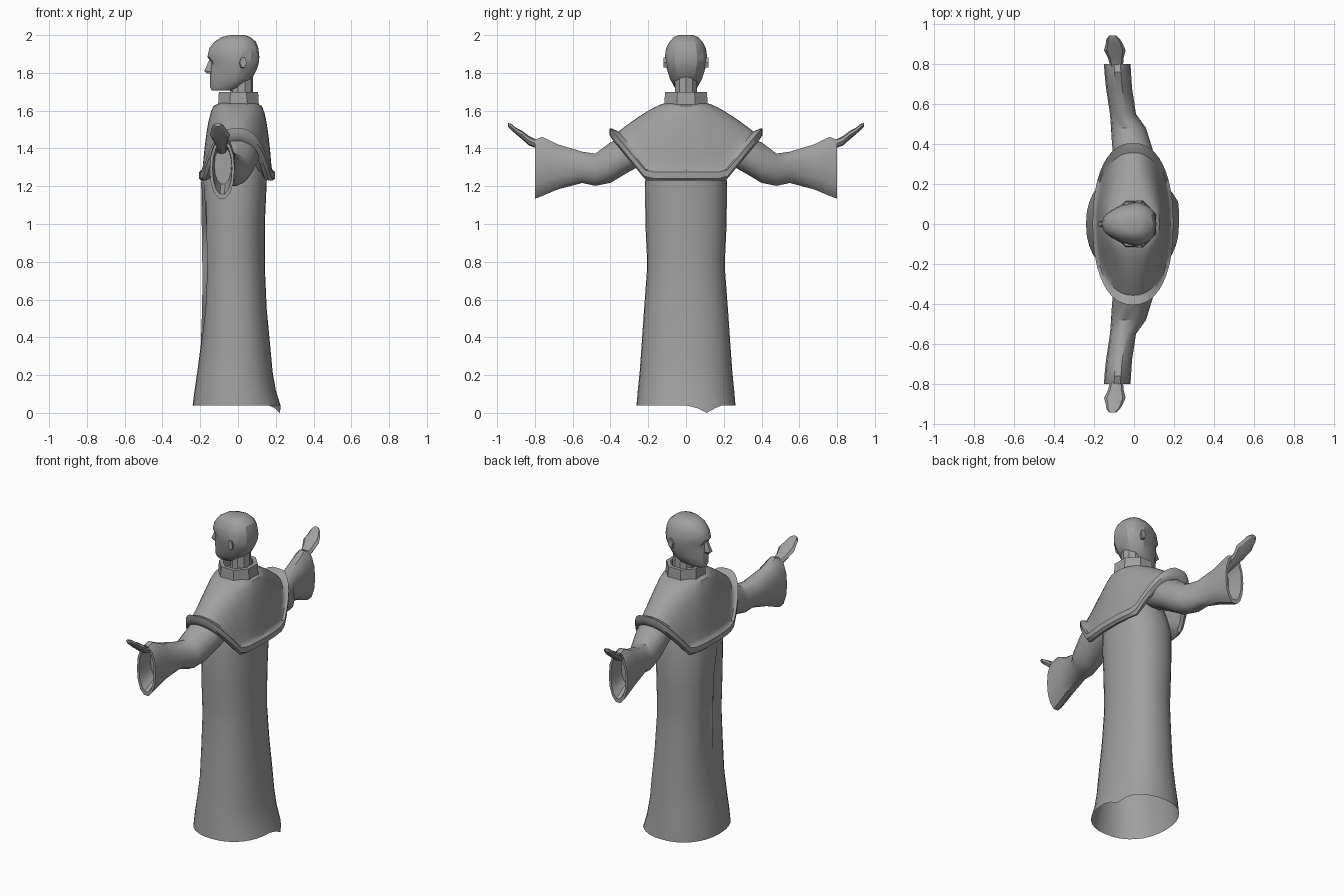
import bpy, bmesh, math
from mathutils import Vector

stone = bpy.data.materials.new("grey_stone")
stone.diffuse_color = (0.35, 0.35, 0.35, 1)


def loft(name, rings, cap_start=True, cap_end=True, angle=35):
    """Skin a list of equal-length point rings into one object."""
    bm = bmesh.new()
    vr = [[bm.verts.new(p) for p in r] for r in rings]
    n = len(vr[0])
    for a, b in zip(vr, vr[1:]):
        for i in range(n):
            j = (i + 1) % n
            bm.faces.new((a[i], a[j], b[j], b[i]))
    if cap_start:
        bm.faces.new(vr[0][::-1])
    if cap_end:
        bm.faces.new(vr[-1])
    bmesh.ops.recalc_face_normals(bm, faces=bm.faces)
    me = bpy.data.meshes.new(name)
    bm.to_mesh(me)
    bm.free()
    me.materials.append(stone)
    ob = bpy.data.objects.new(name, me)
    bpy.context.collection.objects.link(ob)
    bpy.ops.object.select_all(action='DESELECT')
    ob.select_set(True)
    bpy.context.view_layer.objects.active = ob
    bpy.ops.object.shade_smooth_by_angle(angle=math.radians(angle))
    return ob


def oval(n, power=1.0, phase=0.0):
    """Unit (super)ellipse points with their angles."""
    out = []
    for i in range(n):
        t = 2 * math.pi * (i + phase) / n
        c, s = math.cos(t), math.sin(t)
        out.append((math.copysign(abs(c) ** power, c), math.copysign(abs(s) ** power, s)))
    return out


def flat_ring(n, z, x0, x1, hy, power=1.0, phase=0.0):
    cx, hx = (x0 + x1) / 2, (x1 - x0) / 2
    return [Vector((cx + hx * c, hy * s, z)) for c, s in oval(n, power, phase)]


# Robe: long open skirt with a front fold and a dipping back hem
profile = [(0.04, -0.24, 0.225, 0.262), (0.12, -0.23, 0.20, 0.255), (0.22, -0.215, 0.183, 0.245),
           (0.36, -0.197, 0.17, 0.235), (0.55, -0.19, 0.152, 0.222), (0.75, -0.188, 0.143, 0.207),
           (0.83, -0.19, 0.142, 0.207), (1.0, -0.192, 0.142, 0.215), (1.22, -0.195, 0.152, 0.217),
           (1.32, -0.175, 0.155, 0.20), (1.48, -0.12, 0.12, 0.16)]
rings = []
for z, x0, x1, hy in profile:
    r = flat_ring(32, z, x0, x1, hy, 0.9)
    fold = max(0.0, 1 - abs(z - 0.83) / 0.42)
    r[17].x += 0.045 * fold
    r[18].x += 0.02 * fold
    r[15].x += 0.02 * fold
    rings.append(r)
for i, dz in ((1, 0.015), (2, 0.04), (3, 0.015)):
    rings[0][i].z -= dz
    rings[0][i].x += 0.3 * dz
loft("robe", rings, cap_start=False)


# Shoulder cape with a raised hem band
def cape_ring(f, grow=0.0, lift=0.0, shrink=1.0):
    ring = []
    for c, s in oval(48, 0.88):
        hem = Vector((-0.005 + (0.187 + grow) * c, (0.39 + grow) * s, 0))
        rise = min(1.0, max(0.0, (abs(hem.y) - 0.21) / 0.19))
        hem.z = 1.245 + 0.23 * rise
        top = Vector((0.0 + 0.10 * c, 0.11 * s, 1.64))
        r = f ** (0.35 + 0.42 * s * s)
        p = top.lerp(hem, r)
        p.x *= shrink
        p.y *= shrink
        p.z = top.z + (hem.z - top.z) * f + lift
        ring.append(p)
    return ring


cape = [cape_ring(f) for f in (0, 0.04, 0.12, 0.25, 0.4, 0.55, 0.7, 0.85)]
cape += [cape_ring(1, 0.0, 0.042), cape_ring(1, 0.015, 0.03), cape_ring(1, 0.015, -0.004),
         cape_ring(1, 0.0, -0.016), cape_ring(1, -0.02, -0.008), cape_ring(1, -0.02, 0.03, 0.85),
         cape_ring(1, -0.02, 0.05, 0.6)]
loft("shoulder_cape", cape)


# Sleeves and hands: sections (y, x min, x max, z min, z max)
def limb(name, sections, side, n, power=1.0, angle=35):
    rings = []
    for y, x0, x1, z0, z1 in sections:
        rings.append([((x0 + x1) / 2 + (x1 - x0) / 2 * c, side * y, (z0 + z1) / 2 + (z1 - z0) / 2 * s)
                      for c, s in oval(n, power)])
    loft(name, rings, angle=angle)


sleeve = [(0.18, -0.10, 0.11, 1.34, 1.52), (0.30, -0.10, 0.115, 1.275, 1.475),
          (0.40, -0.11, 0.085, 1.215, 1.435), (0.48, -0.115, 0.06, 1.20, 1.375),
          (0.55, -0.12, 0.01, 1.215, 1.385), (0.68, -0.14, -0.01, 1.18, 1.425),
          (0.76, -0.148, -0.015, 1.145, 1.465), (0.80, -0.15, -0.018, 1.13, 1.45),
          (0.80, -0.135, -0.032, 1.155, 1.43), (0.70, -0.125, -0.035, 1.21, 1.41)]
hand = [(0.68, -0.115, -0.06, 1.365, 1.405), (0.79, -0.12, -0.055, 1.40, 1.445),
        (0.83, -0.13, -0.052, 1.415, 1.465), (0.87, -0.15, -0.042, 1.45, 1.495),
        (0.90, -0.142, -0.055, 1.475, 1.51), (0.925, -0.138, -0.07, 1.497, 1.53),
        (0.943, -0.125, -0.09, 1.515, 1.535)]
for side, label in ((1, "left"), (-1, "right")):
    limb(label + "_sleeve", sleeve, side, 14, 0.95)
    limb(label + "_hand", hand, side, 8, 0.9, 25)

# Collar and neck
loft("collar", [flat_ring(8, z, x0, x1, h, 1, 0.5) for z, x0, x1, h in
                ((1.62, -0.115, 0.12, 0.125), (1.70, -0.11, 0.115, 0.12),
                 (1.70, -0.085, 0.09, 0.095), (1.645, -0.085, 0.09, 0.095))], angle=25)
loft("neck", [flat_ring(10, z, x0, x1, h) for z, x0, x1, h in
              ((1.60, -0.05, 0.085, 0.065), (1.68, -0.04, 0.08, 0.06), (1.80, -0.045, 0.08, 0.06))])

# Head: narrower towards the face, with brow ridge and square chin
head = []
for z, x0, x1, hy in ((1.708, -0.14, -0.03, 0.05), (1.725, -0.148, 0.02, 0.07), (1.77, -0.148, 0.075, 0.088),
                      (1.82, -0.148, 0.10, 0.103), (1.855, -0.142, 0.111, 0.113), (1.885, -0.162, 0.113, 0.114),
                      (1.93, -0.152, 0.108, 0.108), (1.965, -0.125, 0.095, 0.09),
                      (1.99, -0.085, 0.065, 0.065), (2.0, -0.04, 0.035, 0.04)):
    ring = flat_ring(14, z, x0, x1, hy, 0.8)
    for p in ring:
        p.y *= 1 - 0.4 * max(0.0, -p.x / 0.16)
    head.append(ring)
loft("head", head, angle=28)

# Nose wedge
loft("nose", [[(-0.13, -0.012, 1.875), (-0.13, 0.012, 1.875), (-0.152, 0.006, 1.87), (-0.152, -0.006, 1.87)],
              [(-0.13, -0.02, 1.805), (-0.13, 0.02, 1.805), (-0.178, 0.012, 1.81), (-0.178, -0.012, 1.81)],
              [(-0.13, -0.015, 1.795), (-0.13, 0.015, 1.795), (-0.165, 0.008, 1.797), (-0.165, -0.008, 1.797)]])

# Ears
for side, label in ((1, "left"), (-1, "right")):
    loft(label + "_ear", [[(x0 + (0.02 + w * c), side * y, 1.855 + h * s) for c, s in oval(6)]
                          for y, x0, w, h in ((0.09, 0.0, 0.02, 0.035), (0.118, 0.008, 0.018, 0.03))])
